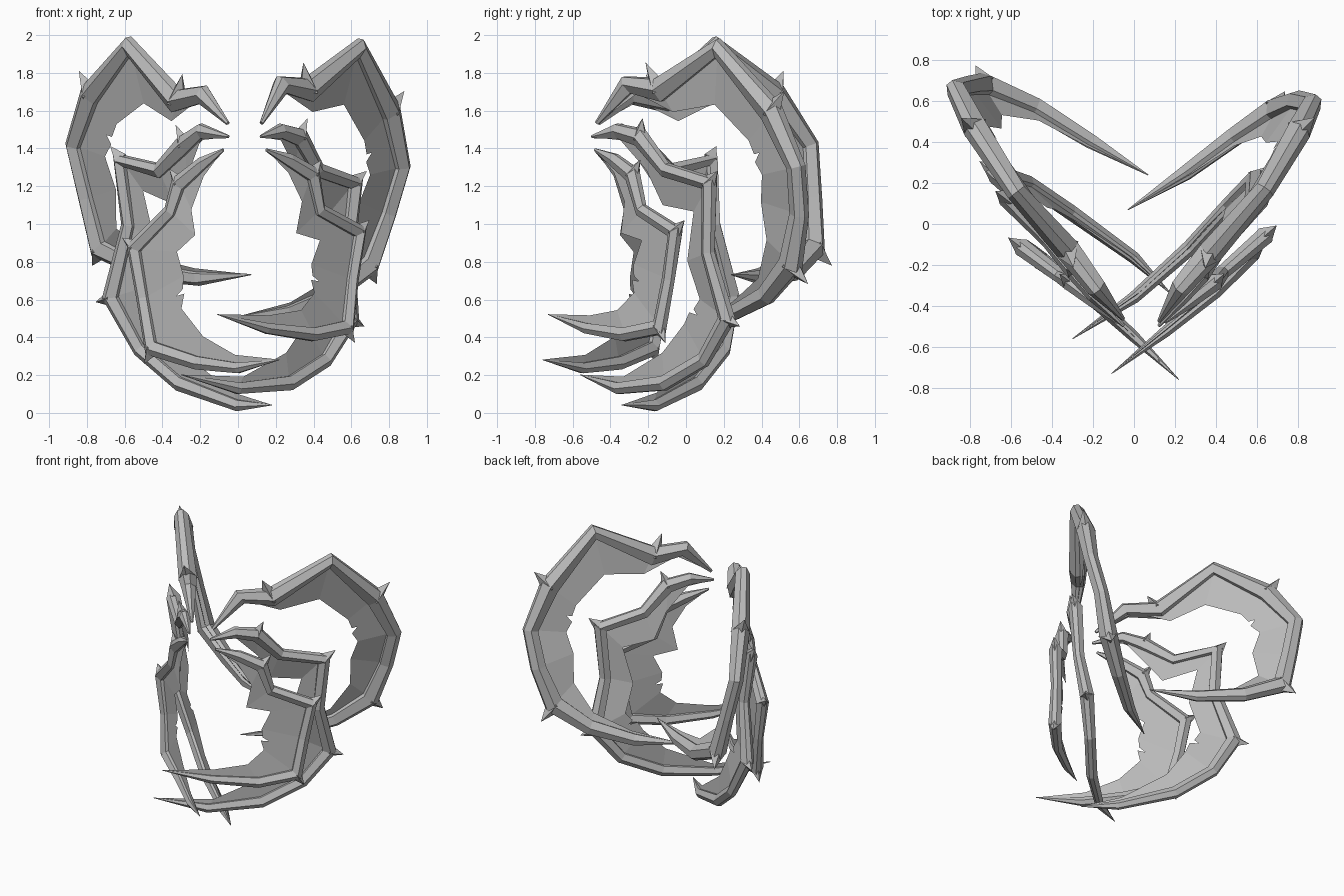
import bpy
import bmesh
from mathutils import Vector

if "Cube" in bpy.data.objects:
    bpy.data.objects.remove(bpy.data.objects["Cube"], do_unlink=True)

grey = bpy.data.materials.new("bone_grey")
grey.use_nodes = True
colour = (0.5, 0.5, 0.5, 1)
grey.diffuse_color = colour
grey.node_tree.nodes["Principled BSDF"].inputs["Base Color"].default_value = colour

# Rim cross-section: (outward, sideways) in units of the rim size
SECTION = [(0, 0.3), (-0.7, 0.8), (-1.6, 0.4), (-1.6, -0.4), (-0.7, -0.8), (0, -0.3)]


def finish(bm, name):
    """Turn a bmesh into a flat-shaded grey object."""
    bmesh.ops.recalc_face_normals(bm, faces=bm.faces)
    mesh = bpy.data.meshes.new(name)
    bm.to_mesh(mesh)
    bm.free()
    mesh.materials.append(grey)
    bpy.context.collection.objects.link(bpy.data.objects.new(name, mesh))


def frames(points, centre):
    """Outward and sideways directions at each rim point."""
    result = []
    last = len(points) - 1
    for i, p in enumerate(points):
        before = points[max(i - 1, 0)]
        after = points[min(i + 1, last)]
        along = (after - before).normalized()
        out = p - centre
        out = (out - along * out.dot(along)).normalized()
        result.append((out, along.cross(out)))
    return result


def build_rim(name, points, axes, sizes):
    """Faceted tapering bone that follows the outer edge."""
    bm = bmesh.new()
    rings = []
    for p, (out, side), size in zip(points, axes, sizes):
        rings.append([bm.verts.new(p + (out * a + side * b) * size) for a, b in SECTION])
    count = len(SECTION)
    for first, second in zip(rings, rings[1:]):
        for k in range(count):
            n = (k + 1) % count
            bm.faces.new((first[k], first[n], second[n], second[k]))
    bm.faces.new(rings[0])
    bm.faces.new(rings[-1])
    finish(bm, name)


def build_web(name, points, axes, sizes, centre, widths, torn):
    """Thin sheet from the rim inwards, with one torn notch."""
    bm = bmesh.new()
    rows = []
    for i, p in enumerate(points):
        start = p - axes[i][0] * sizes[i]
        inward = (centre - p).normalized()
        rows.append((start, p + inward * max(widths[i], sizes[i])))
        if i == torn:
            q = points[i + 1]
            q_start = q - axes[i + 1][0] * sizes[i + 1]
            q_end = q + (centre - q).normalized() * widths[i + 1]
            for f, keep in ((0.4, 1), (0.45, 0.82), (0.6, 1.06)):
                a = start.lerp(q_start, f)
                b = rows[i][1].lerp(q_end, f)
                rows.append((a, a.lerp(b, keep)))
    pairs = [[bm.verts.new(v) for v in row] for row in rows]
    for (a, b), (c, d) in zip(pairs, pairs[1:]):
        bm.faces.new((a, b, d, c))
    finish(bm, name)


def build_spikes(name, points, axes, sizes, joints):
    """Four-sided thorns at the joints; the lowest leans down, the others up."""
    bm = bmesh.new()
    for j in joints:
        p, (out, side), size = points[j], axes[j], sizes[j]
        along = side.cross(out)
        base = p - out * size * 0.9
        ring = [bm.verts.new(base + d * size * 0.85) for d in (along, side, -along, -side)]
        neighbour = points[j + 1] if j == joints[-1] else points[j - 1]
        lean = (neighbour - p).normalized()
        tip = bm.verts.new(p + out * size * 1.15 + lean * size * 0.4)
        for k in range(4):
            bm.faces.new((ring[k], ring[(k + 1) % 4], tip))
        bm.faces.new(ring)
    finish(bm, name)


def build_blade(name, path, centre, size, widths, joints, torn):
    points = [Vector(p) for p in path]
    centre = Vector(centre)
    axes = frames(points, centre)
    sizes = [size * (1.2 if i in joints else 0.95) for i in range(len(points))]
    sizes[0] = size * 0.2
    sizes[-1], sizes[-2] = size * 0.05, size * 0.75
    build_rim(name + "_rim", points, axes, sizes)
    build_web(name + "_web", points, axes, sizes, centre, widths, torn)
    build_spikes(name + "_spikes", points, axes, sizes, joints)


# Traits shared by both sides: rim size, web widths, thorn joints, torn span
UPPER = (0.065, (0, 0.12, 0.2, 0.36, 0.3, 0.3, 0.31, 0.26, 0.15, 0.1, 0), (2, 4, 7), 4)
MIDDLE = (0.05, (0, 0.09, 0.22, 0.24, 0.26, 0.23, 0.28, 0.28, 0.2, 0.1, 0), (2, 4, 6), 6)
FRONT = (0.046, (0, 0.1, 0.2, 0.24, 0.32, 0.33, 0.33, 0.18, 0.1, 0), (2, 4, 6), 5)

# Large rear crescents
build_blade("right_upper_blade", [
    (-0.05, -0.47, 1.54), (-0.18, -0.33, 1.73), (-0.32, -0.15, 1.71), (-0.58, 0.15, 1.99),
    (-0.81, 0.5, 1.73), (-0.9, 0.69, 1.43), (-0.83, 0.71, 1.13), (-0.76, 0.72, 0.84),
    (-0.48, 0.6, 0.71), (-0.2, 0.42, 0.68), (0.07, 0.24, 0.73)],
    (-0.41, 0.15, 1.25), *UPPER)
build_blade("left_upper_blade", [
    (0.12, -0.48, 1.54), (0.22, -0.33, 1.78), (0.37, -0.16, 1.77), (0.65, 0.17, 1.98),
    (0.84, 0.49, 1.63), (0.9, 0.62, 1.31), (0.82, 0.64, 1.04), (0.72, 0.6, 0.75),
    (0.5, 0.45, 0.58), (0.25, 0.26, 0.49), (-0.03, 0.07, 0.5)],
    (0.45, 0.13, 1.2), *UPPER)

# Middle crescents
build_blade("right_middle_blade", [
    (-0.05, -0.5, 1.47), (-0.2, -0.35, 1.53), (-0.31, -0.22, 1.46), (-0.43, -0.08, 1.32),
    (-0.65, 0.15, 1.37), (-0.61, 0.17, 1.0), (-0.71, 0.27, 0.61), (-0.54, 0.22, 0.31),
    (-0.32, 0.07, 0.12), (0.0, -0.16, 0.01), (0.18, -0.34, 0.04)],
    (-0.18, -0.13, 0.75), *MIDDLE)
build_blade("left_middle_blade", [
    (0.12, -0.5, 1.47), (0.23, -0.37, 1.53), (0.35, -0.23, 1.5), (0.44, -0.1, 1.32),
    (0.65, 0.15, 1.24), (0.61, 0.14, 0.85), (0.63, 0.25, 0.49), (0.48, 0.11, 0.25),
    (0.28, -0.11, 0.12), (0.0, -0.36, 0.1), (-0.3, -0.56, 0.2)],
    (0.2, -0.16, 0.75), *MIDDLE)

# Small front crescents
build_blade("right_front_blade", [
    (-0.08, -0.48, 1.4), (-0.2, -0.37, 1.35), (-0.34, -0.26, 1.24), (-0.38, -0.24, 1.09),
    (-0.58, -0.09, 0.89), (-0.53, -0.11, 0.6), (-0.48, -0.16, 0.31), (-0.22, -0.35, 0.23),
    (0.0, -0.55, 0.21), (0.22, -0.76, 0.28)],
    (-0.1, -0.44, 0.82), *FRONT)
build_blade("left_front_blade", [
    (0.15, -0.48, 1.4), (0.28, -0.37, 1.37), (0.42, -0.26, 1.29), (0.45, -0.22, 1.1),
    (0.67, -0.03, 0.98), (0.63, -0.07, 0.7), (0.6, -0.12, 0.42), (0.4, -0.33, 0.38),
    (0.15, -0.53, 0.42), (-0.11, -0.73, 0.52)],
    (0.21, -0.43, 0.85), *FRONT)
